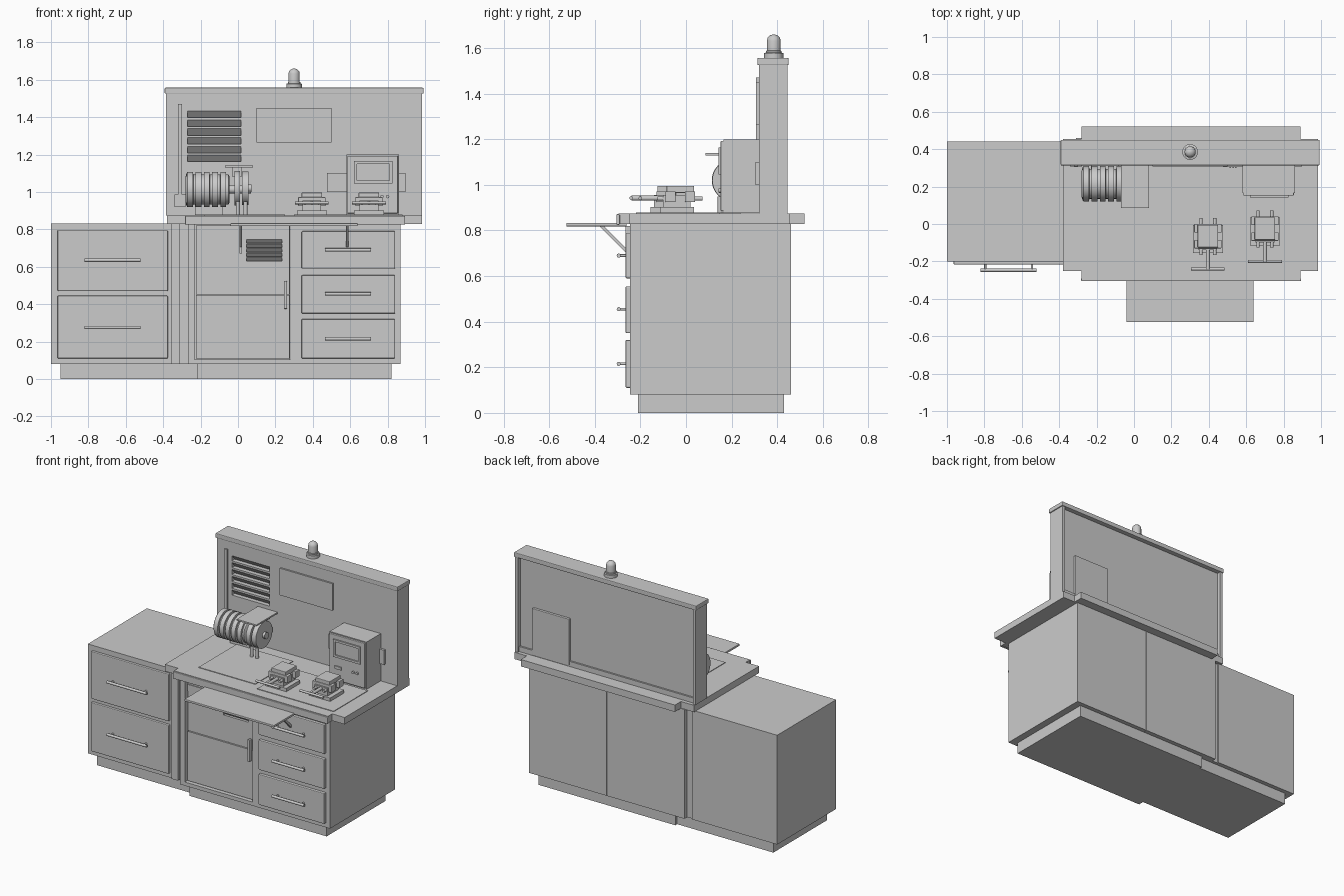
import bpy, bmesh, math
from mathutils import Vector

if "Cube" in bpy.data.objects:
    bpy.data.objects.remove(bpy.data.objects["Cube"])

grey = bpy.data.materials.new("light_grey")
grey.diffuse_color = (0.6, 0.6, 0.6, 1)
grey.use_nodes = True
grey.node_tree.nodes["Principled BSDF"].inputs["Base Color"].default_value = grey.diffuse_color


def make(name, bm):
    bmesh.ops.recalc_face_normals(bm, faces=bm.faces)
    me = bpy.data.meshes.new(name)
    bm.to_mesh(me)
    bm.free()
    me.materials.append(grey)
    ob = bpy.data.objects.new(name, me)
    bpy.context.collection.objects.link(ob)
    return ob


def box(name, x0, x1, y0, y1, z0, z1, bevel=0):
    bm = bmesh.new()
    bmesh.ops.create_cube(bm, size=1)
    for v in bm.verts:
        v.co = Vector(((x0 + x1) / 2 + v.co.x * (x1 - x0),
                       (y0 + y1) / 2 + v.co.y * (y1 - y0),
                       (z0 + z1) / 2 + v.co.z * (z1 - z0)))
    ob = make(name, bm)
    if bevel:
        m = ob.modifiers.new("bevel", "BEVEL")
        m.width, m.segments = bevel, 2
    return ob


def prism(name, pts, vec):
    bm = bmesh.new()
    f = bm.faces.new([bm.verts.new(p) for p in pts])
    r = bmesh.ops.extrude_face_region(bm, geom=[f])
    bmesh.ops.translate(bm, vec=vec, verts=[v for v in r["geom"] if isinstance(v, bmesh.types.BMVert)])
    return make(name, bm)


def lathe(name, profile, origin, axis="Z", seg=40):
    """Revolve (distance along axis, radius) pairs."""
    bm = bmesh.new()
    rings = []
    for h, r in profile:
        ring = []
        for i in range(seg):
            a = 2 * math.pi * i / seg
            c, s = r * math.cos(a), r * math.sin(a)
            p = {"Z": (c, s, h), "X": (h, c, s), "Y": (c, h, s)}[axis]
            ring.append(bm.verts.new(Vector(p) + Vector(origin)))
        rings.append(ring)
    for a, b in zip(rings, rings[1:]):
        for i in range(seg):
            bm.faces.new((a[i], a[(i + 1) % seg], b[(i + 1) % seg], b[i]))
    bm.faces.new(rings[0])
    bm.faces.new(rings[-1])
    ob = make(name, bm)
    bpy.context.view_layer.objects.active = ob
    ob.select_set(True)
    bpy.ops.object.shade_smooth_by_angle(angle=math.radians(35))
    ob.select_set(False)
    return ob


def rod(name, axis, a, b, origin, r):
    return lathe(name, [(a, r), (b, r)], origin, axis, 16)


def louvres(target, x0, x1, y, tops, h, depth):
    """Cut sloping slots into a front face."""
    for i, z in enumerate(tops):
        cut = prism("louvre_cutter", [(x0, y - .002, z), (x0, y - .002, z - h),
                    (x0, y + depth, z - h), (x0, y, z)], (x1 - x0, 0, 0))
        cut.hide_render = True
        cut.hide_viewport = True
        cut.display_type = "WIRE"
        m = target.modifiers.new("slot", "BOOLEAN")
        m.operation, m.object, m.solver = "DIFFERENCE", cut, "EXACT"


def drawer(x0, x1, y, z0, z1, hx0, hx1, hz):
    box("drawer_front", x0, x1, y - .02, y + .005, z0, z1, .005)
    rod("drawer_handle", "X", hx0, hx1, (0, y - .05, hz), .009)
    for x in (hx0 + .025, hx1 - .025):
        rod("handle_post", "Y", y - .05, y - .015, (x, 0, hz), .006)


# Left cabinet
box("left_plinth", -.95, -.22, -.17, .41, 0, .08)
box("left_cabinet", -1, -.355, -.2, .44, .08, .83)
for z0, z1, hz in ((.47, .795, .635), (.11, .445, .275)):
    drawer(-.965, -.375, -.197, z0, z1, -.82, -.52, hz)

# Main cabinet with a recessed door bay
box("main_plinth", -.22, .82, -.21, .43, 0, .08)
box("main_cabinet_left", -.31, .279, -.19, .46, .08, .83)
box("main_cabinet_right", .282, .87, -.245, .46, .08, .83)
box("filler_strip", -.356, -.31, -.21, .43, .08, .83)
box("door_stile", -.267, -.232, -.245, -.185, .08, .83)
box("bottom_rail", -.235, .285, -.245, -.185, .08, .105)
box("lower_door", -.225, .275, -.225, -.185, .11, .448)
upper = box("upper_door", -.225, .275, -.22, -.185, .452, .82)
louvres(upper, .045, .235, -.22, [.745 - i * .024 for i in range(5)], .019, .018)
box("door_label", -.225, -.075, -.225, -.215, .725, .77)
box("door_handle", .245, .262, -.25, -.222, .375, .525, .004)
for z0, z1, hz in ((.59, .79, .69), (.35, .555, .455), (.11, .32, .215)):
    drawer(.34, .84, -.245, z0, z1, .465, .71, hz)

# Worktop with stepped front and rear rails
prism("worktop", [(x, y, .828) for x, y in (
    (-.38, -.25), (-.28, -.25), (-.28, -.295), (.89, -.295), (.89, -.25), (.985, -.25),
    (.985, .455), (.89, .455), (.89, .52), (-.28, .52), (-.28, .455), (-.38, .455))], (0, 0, .047))
box("front_rail", -.283, .893, -.305, -.29, .825, .872, .004)
box("left_mat", -.18, .25, -.17, .24, .874, .879)
box("right_mat", .3, .88, -.22, .15, .874, .879)

# Fold-out tray and struts
box("tray", -.04, .64, -.525, -.26, .818, .833, .003)
for x in (.015, .585):
    prism("tray_strut", [(x - .007, -.38, .82), (x - .007, -.36, .82),
                         (x - .007, -.255, .715), (x - .007, -.265, .705)], (.014, 0, 0))
    box("strut_plate", x - .007, x + .007, -.265, -.24, .67, .82)

# Back panel, recessed behind
panel = box("back_panel", -.385, .985, .32, .418, .875, 1.53)
louvres(panel, -.27, .015, .32, [1.432 - i * .047 for i in range(6)], .035, .03)
for x in (-.385, .965):
    box("panel_flange", x, x + .02, .41, .445, .875, 1.53)
box("panel_lower_flange", -.37, .97, .41, .43, .875, .91)
box("panel_cap", -.392, .992, .313, .45, 1.525, 1.557, .005)
box("notice_board", .1, .5, .308, .322, 1.265, 1.45)
box("rear_cover", .585, .865, .41, .435, .88, 1.2, .003)

# Beacon
lathe("beacon", [(1.55, .042), (1.578, .042), (1.58, .034), (1.588, .034), (1.589, .03), (1.632, .03),
                 (1.645, .027), (1.655, .017), (1.66, .004)], (.3, .385, 0))

# Slide post
box("slide_post", -.32, -.3, .308, .322, .92, 1.47)
box("slide_block", -.34, -.28, .305, .325, .92, .985)

# Instrument cabinet
box("instrument_body", .58, .86, .165, .33, .876, 1.2)
box("instrument_face", .585, .855, .152, .17, .885, 1.193, .004)
for x0, x1, z0, z1 in ((.62, .825, 1.15, 1.165), (.62, .825, 1.045, 1.06),
                       (.62, .635, 1.06, 1.15), (.81, .825, 1.06, 1.15)):
    box("screen_frame", x0, x1, .143, .154, z0, z1)
box("instrument_socket", .63, .68, .145, .155, .965, .985)
for x in (.77, .8):
    rod("instrument_button", "Y", .143, .155, (x, 0, .975), .009)
box("side_plate", .475, .895, .305, .325, 1.0, 1.1)
for x in (.515, .53, .545):
    box("side_switch", x - .004, x + .004, .299, .307, 1.035, 1.055)

# Ribbed drum, end discs, stand and guard
prof = [(-.28, .07), (-.275, .088)]
for i in range(5):
    x = -.27 + i * .044
    prof += [(x, .094), (x + .03, .094), (x + .031, .08), (x + .043, .08)]
prof += [(-.045, .07)]
lathe("ribbed_drum", prof, (0, .215, 1.013), "X")
rod("drum_shaft", "X", -.05, .07, (0, .215, 1.013), .022)
lathe("inner_disc", [(-.02, .092), (.012, .092)], (0, .205, 1.02), "X")
lathe("outer_disc", [(.022, .09), (.055, .09)], (0, .205, 1.02), "X")
rod("disc_hub", "X", .055, .072, (0, .205, 1.02), .02)
for x in (0, .04):
    rod("disc_leg", "Z", .876, .95, (x, .15, 0), .011)
box("drum_bracket", -.23, -.08, .24, .32, .876, .95)
box("guard_plate", -.07, .08, .085, .315, 1.13, 1.14)
box("guard_arm", -.03, .02, .27, .32, 1.08, 1.13)

# Two clamping fixtures
for x, y in ((.395, -.04), (.7, 0)):
    box("fixture_base", x - .08, x + .08, y - .115, y + .035, .876, .902)
    box("fixture_core", x - .05, x + .05, y - .1, y + .02, .9, .955)
    box("fixture_front_jaw", x - .073, x + .073, y - .09, y - .045, .925, .972, .003)
    box("fixture_rear_jaw", x - .073, x + .073, y - .005, y + .04, .925, .972, .003)
    box("fixture_top", x - .055, x + .055, y - .085, y + .035, .965, .996, .003)
    for dx in (-.037, .037):
        rod("fixture_guide", "Y", y - .125, y + .072, (x + dx, 0, .94), .009)
    rod("clamp_screw", "Y", y - .2, y - .08, (x, 0, .942), .011)
    rod("clamp_bar", "X", x - .09, x + .09, (0, y - .2, .942), .008)
